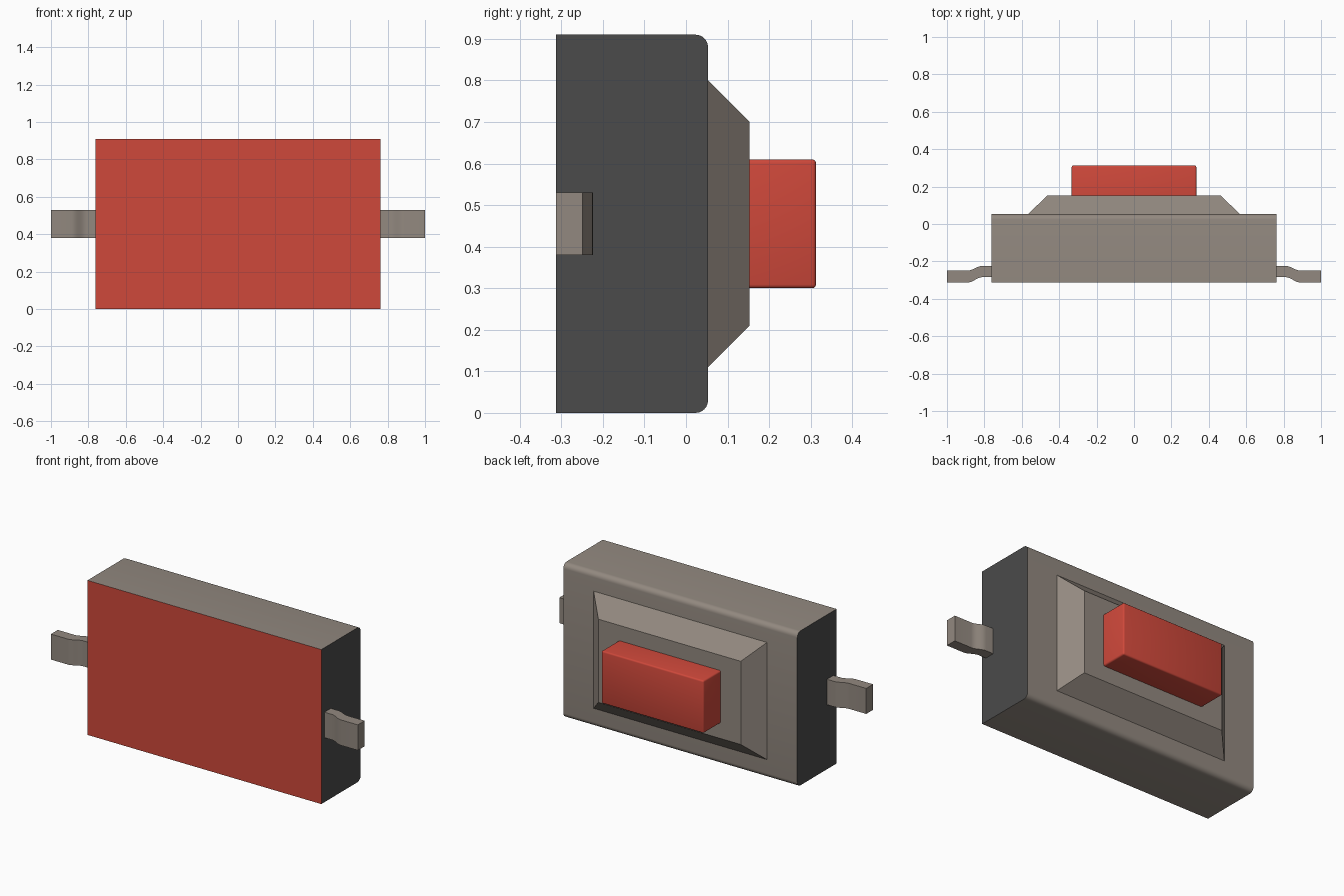
import bpy, bmesh, math
from mathutils import Vector

if "Cube" in bpy.data.objects:
    bpy.data.objects.remove(bpy.data.objects["Cube"])


def material(name, rgb):
    m = bpy.data.materials.new(name)
    m.diffuse_color = (*rgb, 1)
    m.use_nodes = True
    m.node_tree.nodes["Principled BSDF"].inputs["Base Color"].default_value = m.diffuse_color
    return m


GREY = material("warm grey", (0.29, 0.25, 0.215))
RED = material("red", (0.62, 0.065, 0.043))
DARK = material("charcoal", (0.07, 0.07, 0.07))


def finish(name, bm, mats):
    bmesh.ops.recalc_face_normals(bm, faces=bm.faces)
    me = bpy.data.meshes.new(name)
    bm.to_mesh(me)
    bm.free()
    for m in mats:
        me.materials.append(m)
    ob = bpy.data.objects.new(name, me)
    bpy.context.collection.objects.link(ob)
    bpy.ops.object.select_all(action='DESELECT')
    ob.select_set(True)
    bpy.context.view_layer.objects.active = ob
    bpy.ops.object.shade_smooth_by_angle(angle=math.radians(32))
    return ob


def box(x, y0, y1, z0, z1):
    bm = bmesh.new()
    bmesh.ops.create_cube(bm, size=1)
    for v in bm.verts:
        v.co = Vector((v.co.x * 2 * x, y0 + (v.co.y + .5) * (y1 - y0), z0 + (v.co.z + .5) * (z1 - z0)))
    return bm


# Housing: long back edges rounded, dark ends, red front
bm = box(0.762, -0.313, 0.053, 0, 0.91)
edges = [e for e in bm.edges if all(v.co.y > 0 for v in e.verts)
         and abs(e.verts[0].co.x - e.verts[1].co.x) > 1]
bmesh.ops.bevel(bm, geom=edges, offset=0.03, segments=6, profile=0.5, affect='EDGES')
bm.normal_update()
for f in bm.faces:
    f.material_index = 2 if abs(f.normal.x) > 0.9 else 1 if f.normal.y < -0.9 else 0
finish("housing", bm, [GREY, RED, DARK])

# Raised bezel with 45 degree slopes
bm = box(0.565, 0.053, 0.153, 0.11, 0.80)
for v in bm.verts:
    if v.co.y > 0.1:
        v.co.x -= math.copysign(0.101, v.co.x)
        v.co.z -= math.copysign(0.1, v.co.z - 0.455)
finish("bezel", bm, [GREY])

# Push button with softened edges
bm = box(0.333, 0.153, 0.313, 0.30, 0.61)
edges = [e for e in bm.edges if any(v.co.y > 0.2 for v in e.verts)]
bmesh.ops.bevel(bm, geom=edges, offset=0.009, segments=3, profile=0.5, affect='EDGES')
finish("button", bm, [RED])

# Terminals: S-bent strips on both ends
bend = [(0.81 + 0.08 * i / 8, 0.5 - 0.5 * math.cos(math.pi * i / 8)) for i in range(9)]
path = [(0.75, 0)] + bend + [(1.0, 1)]
outline = [(x, -0.224 - 0.025 * t) for x, t in path]
outline += [(x, -0.284 - 0.029 * t) for x, t in reversed(path)]
for side, name in ((1, "right_terminal"), (-1, "left_terminal")):
    bm = bmesh.new()
    face = bm.faces.new([bm.verts.new((side * x, y, 0.38)) for x, y in outline])
    ext = bmesh.ops.extrude_face_region(bm, geom=[face])
    bmesh.ops.translate(bm, vec=(0, 0, 0.15),
                        verts=[g for g in ext["geom"] if isinstance(g, bmesh.types.BMVert)])
    finish(name, bm, [GREY])
